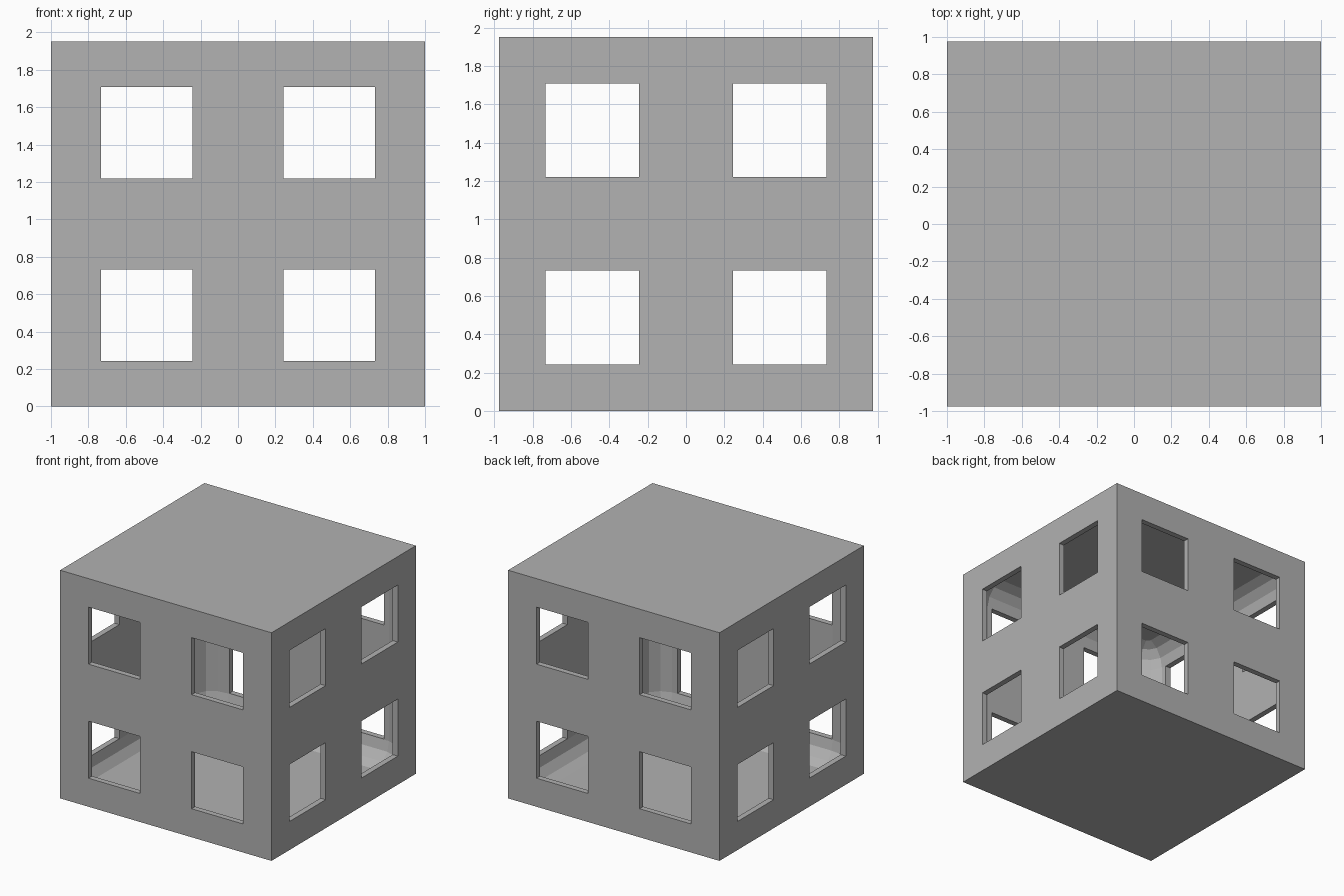
import bpy, bmesh, math
from mathutils import Vector

if "Cube" in bpy.data.objects:
    bpy.data.objects.remove(bpy.data.objects["Cube"], do_unlink=True)

U = 2 / 41                      # one design unit
HALF = Vector((20.5, 20, 20)) * U
WALL = U
RADIUS = 4 * U                  # rounding of the hollow

grey = bpy.data.materials.new("plain grey")
grey.use_nodes = True
colour = (0.445, 0.445, 0.445, 1)
grey.diffuse_color = colour
grey.node_tree.nodes["Principled BSDF"].inputs["Base Color"].default_value = colour


def make_object(name, bm):
    mesh = bpy.data.meshes.new(name)
    bm.to_mesh(mesh)
    bm.free()
    obj = bpy.data.objects.new(name, mesh)
    mesh.materials.append(grey)
    bpy.context.collection.objects.link(obj)
    return obj


def make_box(name, centre, size):
    bm = bmesh.new()
    bmesh.ops.create_cube(bm, size=1)
    for v in bm.verts:
        v.co = Vector(a * b for a, b in zip(v.co, size)) + Vector(centre)
    return make_object(name, bm)


def make_hollow(name, sides=13, rings=7):
    # hull of a coarse ball placed at every corner
    ball = []
    for i in range(rings):
        polar = math.pi * (i + 0.5) / rings
        for j in range(sides):
            a = math.tau * j / sides
            ball.append(RADIUS * Vector((math.sin(polar) * math.cos(a),
                                         math.sin(polar) * math.sin(a),
                                         math.cos(polar))))
    low = Vector(min(p[k] for p in ball) for k in range(3))
    high = Vector(max(p[k] for p in ball) for k in range(3))
    bm = bmesh.new()
    for sx in (-1, 1):
        for sy in (-1, 1):
            for sz in (-1, 1):
                corner = Vector()
                for k, s in enumerate((sx, sy, sz)):
                    reach = high[k] if s > 0 else low[k]
                    corner[k] = s * (HALF[k] - WALL) - reach
                corner.z += HALF.z
                for p in ball:
                    bm.verts.new(p + corner)
    hull = bmesh.ops.convex_hull(bm, input=bm.verts[:])
    loose = [v for v in bm.verts if not v.link_faces]
    bmesh.ops.delete(bm, geom=loose, context='VERTS')
    bmesh.ops.dissolve_limit(bm, angle_limit=0.01, verts=bm.verts[:], edges=bm.edges[:])
    bmesh.ops.recalc_face_normals(bm, faces=bm.faces[:])
    return make_object(name, bm)


# Outer shell, rounded hollow, then window openings through both directions
shell = make_box("hollow_box", (0, 0, HALF.z), HALF * 2)
cutters = [make_hollow("hollow_cutter")]
opening = 10 * U
for side in (-1, 1):
    for level in (-1, 1):
        across, height = side * opening, HALF.z + level * opening
        cutters.append(make_box("window_cutter", (across, 0, height), (opening, 3, opening)))
        cutters.append(make_box("window_cutter", (0, across, height), (3, opening, opening)))

for cutter in cutters:
    mod = shell.modifiers.new("cut", 'BOOLEAN')
    mod.operation = 'DIFFERENCE'
    mod.solver = 'EXACT'
    mod.object = cutter

# Apply the cuts and drop the helpers
bpy.context.view_layer.update()
graph = bpy.context.evaluated_depsgraph_get()
result = bpy.data.meshes.new_from_object(shell.evaluated_get(graph))
shell.modifiers.clear()
shell.data = result
for cutter in cutters:
    bpy.data.objects.remove(cutter, do_unlink=True)
